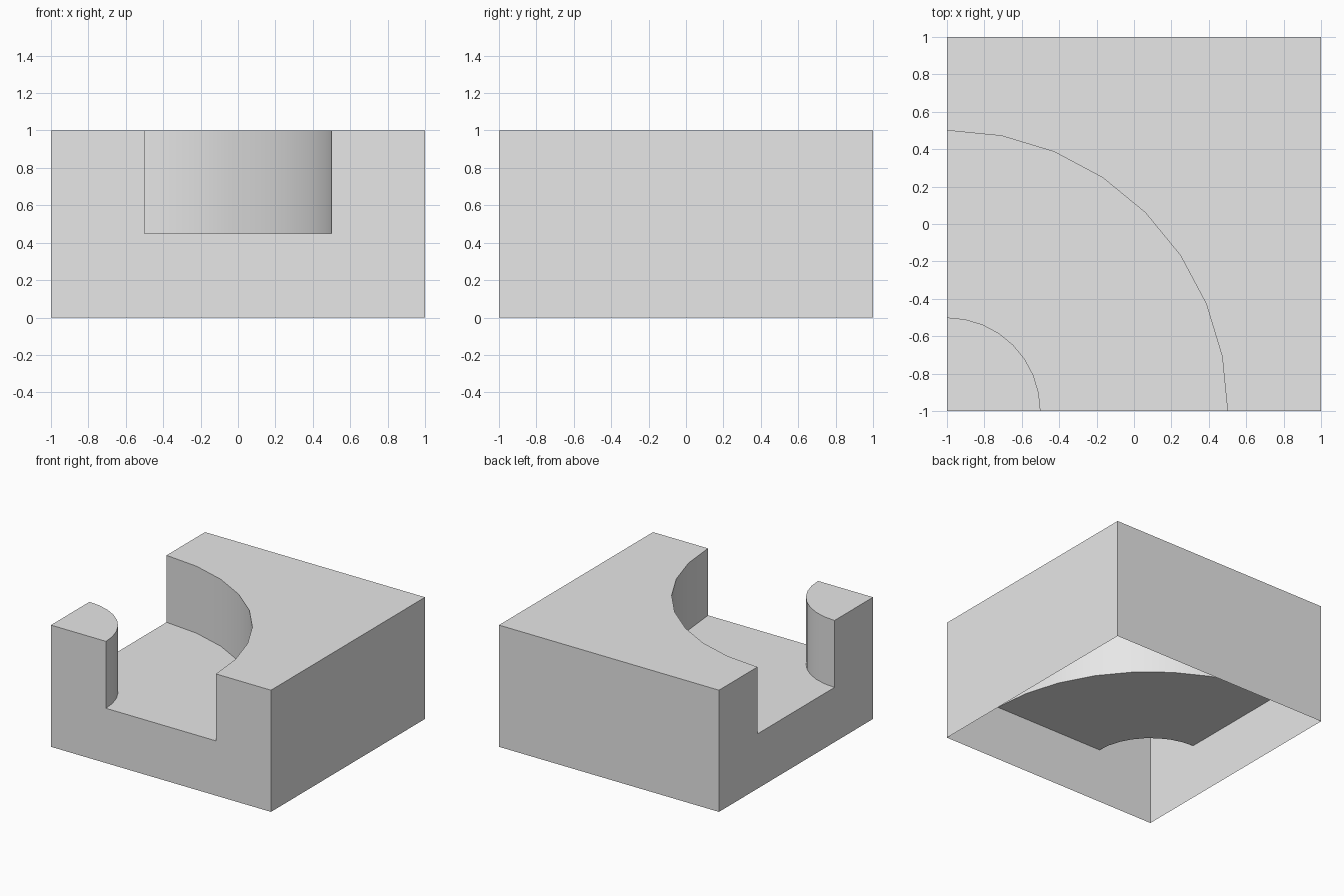
import bpy
import bmesh
from math import cos, sin, pi, radians

default = bpy.data.objects.get("Cube")
if default:
    bpy.data.objects.remove(default, do_unlink=True)

TOP, FLOOR = 1.0, 0.45        # rim height and channel floor height
INNER, OUTER = 0.5, 1.5       # channel radii about the front corner
SEGMENTS = 8

bm = bmesh.new()


def face(points):
    return bm.faces.new([bm.verts.new(p) for p in points])


def arc(radius, z):
    """Quarter circle about the corner, counter-clockwise from above."""
    steps = [i * pi / 2 / SEGMENTS for i in range(SEGMENTS + 1)]
    return [(radius * cos(a) - 1, radius * sin(a) - 1, z) for a in steps]


def curved_wall(radius, inward):
    low, high = arc(radius, FLOOR), arc(radius, TOP)
    for i in range(SEGMENTS):
        quad = [low[i], low[i + 1], high[i + 1], high[i]]
        face(quad[::-1] if inward else quad)


# Top surfaces: the large block and the corner post
face(arc(OUTER, TOP)[::-1] + [(1, -1, TOP), (1, 1, TOP), (-1, 1, TOP)])
face([(-1, -1, TOP)] + arc(INNER, TOP))

# Curved channel: floor and two walls
face(arc(OUTER, FLOOR) + arc(INNER, FLOOR)[::-1])
curved_wall(INNER, False)
curved_wall(OUTER, True)

# Notched sides where the channel leaves the block
a, b = INNER - 1, OUTER - 1
notched = [(-1, 0), (1, 0), (1, TOP), (b, TOP), (b, FLOOR),
           (a, FLOOR), (a, TOP), (-1, TOP)]
face([(u, -1, z) for u, z in notched])
face([(-1, u, z) for u, z in notched[::-1]])

# Plain sides; the underside stays open
plain = [(-1, 0), (1, 0), (1, TOP), (-1, TOP)]
face([(1, u, z) for u, z in plain])
face([(u, 1, z) for u, z in plain[::-1]])

bmesh.ops.remove_doubles(bm, verts=bm.verts[:], dist=0.0001)
mesh = bpy.data.meshes.new("curved_channel_block")
bm.to_mesh(mesh)
bm.free()

block = bpy.data.objects.new("curved_channel_block", mesh)
bpy.context.collection.objects.link(block)

# Single light grey colour
grey = bpy.data.materials.new("light_grey")
grey.use_nodes = True
colour = (0.8, 0.8, 0.8, 1.0)
grey.diffuse_color = colour
grey.node_tree.nodes["Principled BSDF"].inputs["Base Color"].default_value = colour
mesh.materials.append(grey)

# Smooth curves with crisp corners
bpy.ops.object.select_all(action="DESELECT")
block.select_set(True)
bpy.context.view_layer.objects.active = block
bpy.ops.object.shade_smooth_by_angle(angle=radians(30))
